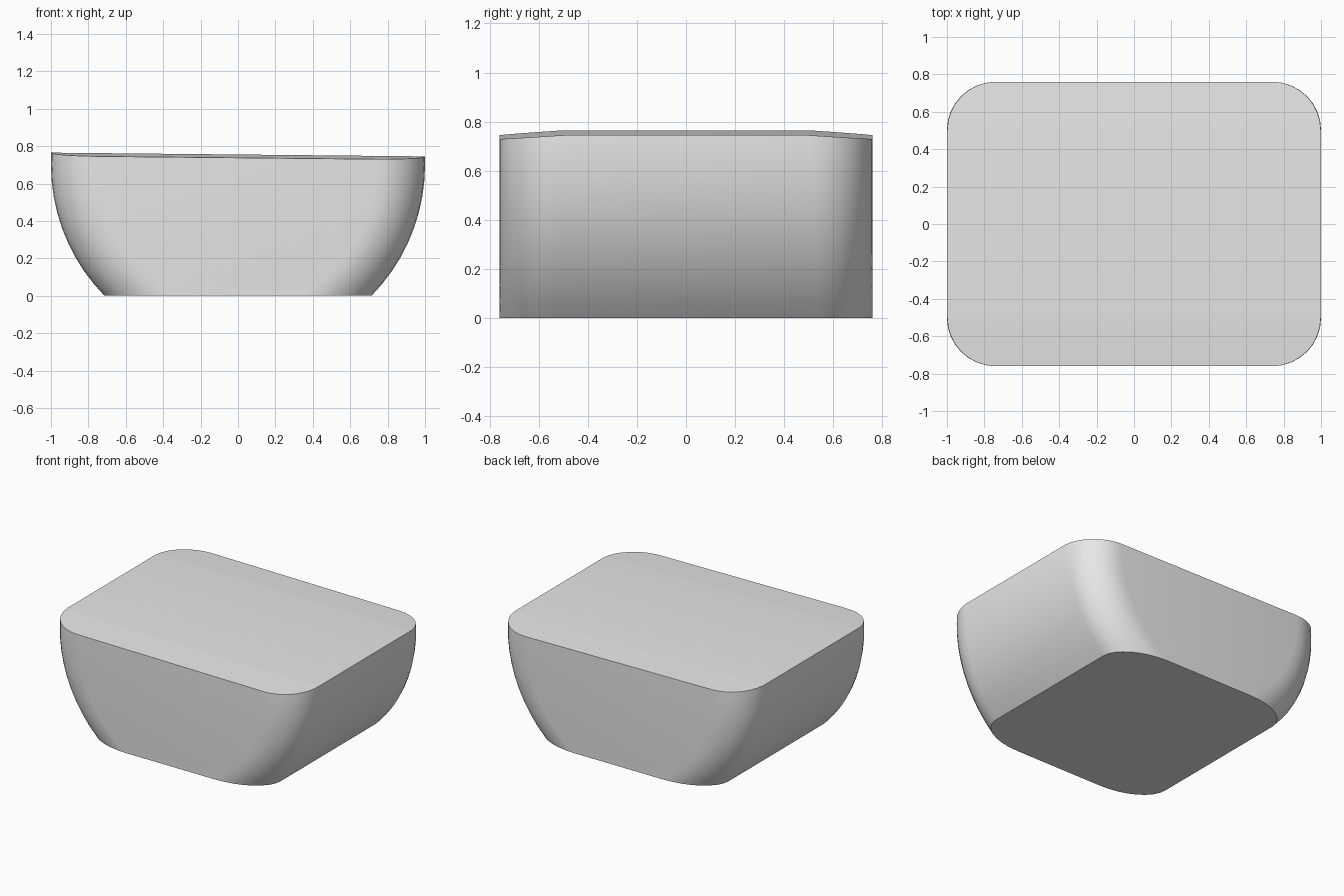
import bpy, bmesh, math

cube = bpy.data.objects.get("Cube")
if cube:
    bpy.data.objects.remove(cube, do_unlink=True)

HALF_DEPTH = 0.76
CENTRE_Z = 0.70      # centre height of the round side profile
CORNER = 0.26
STEPS = 8            # facets per rounded corner
LEVELS = 9           # rings between base and rim


def rim_height(x, y):
    # gently tilted lid that falls off towards front and back
    drop = max(0.0, abs(y) - 0.5) / CORNER * 0.0175
    return 0.755 - 0.01 * x - drop


def ring_points(z):
    # rounded rectangle whose corners stretch as the side leans in
    half = math.sqrt(1 - (z - CENTRE_Z) ** 2)
    rx, ry = CORNER / half, CORNER - 0.04 * (1 - z / 0.74)
    quarter = [(half - rx + rx * math.cos(a), HALF_DEPTH - ry + ry * math.sin(a))
               for a in (math.pi / 2 * i / STEPS for i in range(STEPS + 1))]
    right = [(x, -y) for x, y in reversed(quarter)] + quarter
    return right + [(-x, y) for x, y in reversed(right)]


bm = bmesh.new()
lean = math.asin(CENTRE_Z)
rings = []
for k in range(LEVELS + 1):
    z = CENTRE_Z - math.sin(lean * (1 - k / LEVELS))
    rings.append([bm.verts.new((x, y, z)) for x, y in ring_points(z)])
rings.append([bm.verts.new((x, y, rim_height(x, y))) for x, y in ring_points(0.75)])

# curved wall
n = len(rings[0])
for low, high in zip(rings, rings[1:]):
    for i in range(n):
        j = (i + 1) % n
        bm.faces.new((low[i], low[j], high[j], high[i]))

# flat base, and lid built as strips from side to side
bm.faces.new(rings[0][::-1])
lid = rings[-1]
for i in range(n // 2 - 1):
    bm.faces.new((lid[i], lid[i + 1], lid[n - 2 - i], lid[n - 1 - i]))
bmesh.ops.recalc_face_normals(bm, faces=bm.faces[:])

mesh = bpy.data.meshes.new("rounded_body")
bm.to_mesh(mesh)
bm.free()
body = bpy.data.objects.new("rounded_body", mesh)
bpy.context.collection.objects.link(body)

# plain grey
grey = bpy.data.materials.new("light_grey")
grey.use_nodes = True
colour = (0.8, 0.8, 0.8, 1)
grey.diffuse_color = colour
grey.node_tree.nodes["Principled BSDF"].inputs["Base Color"].default_value = colour
mesh.materials.append(grey)

# smooth wall with crisp rim and base edges
bpy.ops.object.select_all(action="DESELECT")
body.select_set(True)
bpy.context.view_layer.objects.active = body
bpy.ops.object.shade_smooth_by_angle(angle=math.radians(30))
